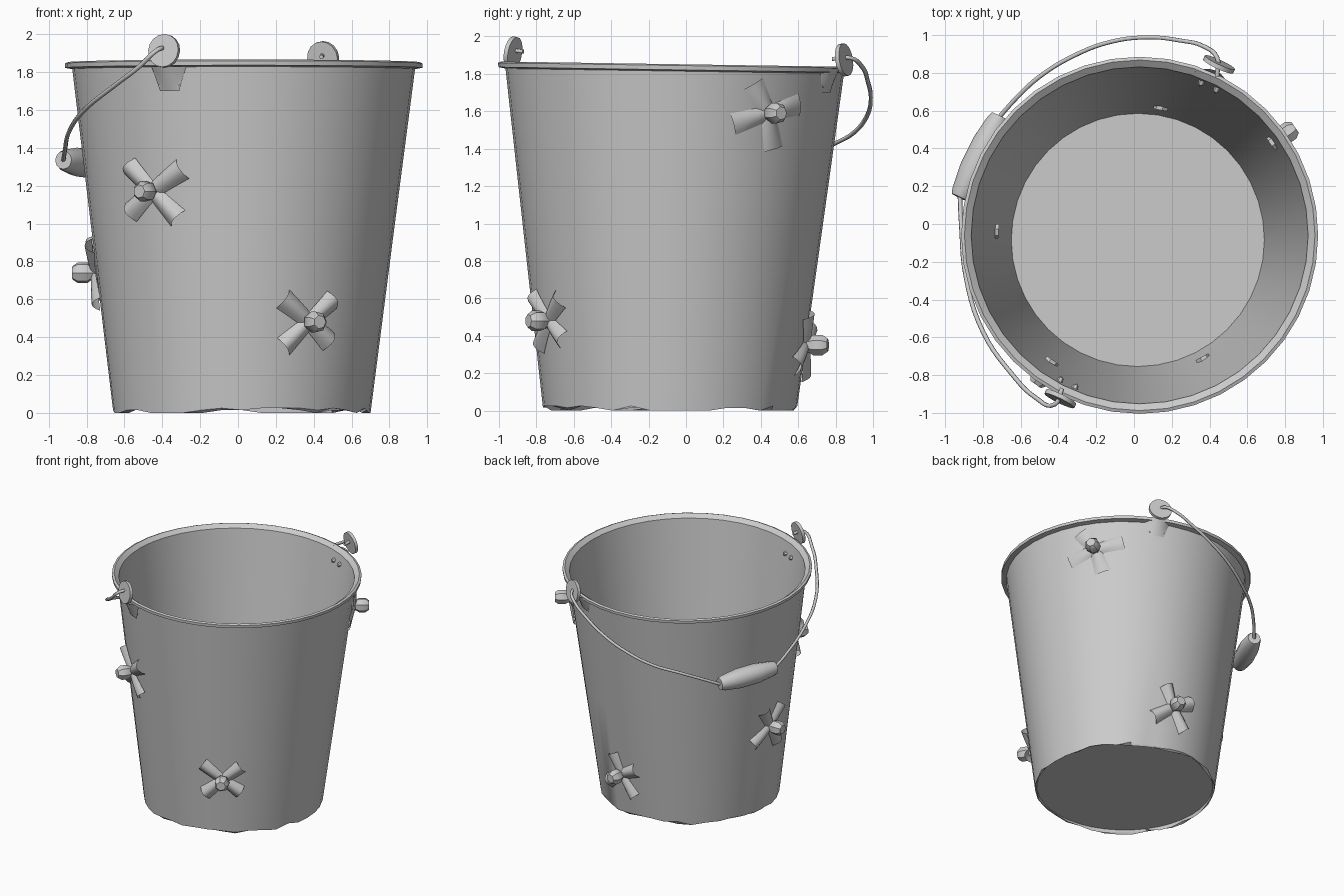
import bpy, bmesh, math, random
from mathutils import Vector, Matrix

if "Cube" in bpy.data.objects:
    bpy.data.objects.remove(bpy.data.objects["Cube"])

random.seed(4)
mat = bpy.data.materials.new("bucket_grey")
mat.diffuse_color = (0.6, 0.6, 0.6, 1)
mat.use_nodes = True
mat.node_tree.nodes["Principled BSDF"].inputs["Base Color"].default_value = mat.diffuse_color


def finish(name, bm, angle=35):
    bmesh.ops.recalc_face_normals(bm, faces=bm.faces[:])
    me = bpy.data.meshes.new(name)
    bm.to_mesh(me)
    bm.free()
    me.materials.append(mat)
    ob = bpy.data.objects.new(name, me)
    bpy.context.collection.objects.link(ob)
    bpy.ops.object.select_all(action='DESELECT')
    bpy.context.view_layer.objects.active = ob
    ob.select_set(True)
    bpy.ops.object.shade_smooth_by_angle(angle=math.radians(angle))
    return ob


def lathe(name, profile, segs, matrix=Matrix(), warp=None):
    """Spin a list of (radius, height) points about local z."""
    bm = bmesh.new()
    rings = []
    for r, z in profile:
        if r == 0:
            rings.append([bm.verts.new((0, 0, z))] * segs)
        else:
            rings.append([bm.verts.new((r * math.cos(2 * math.pi * i / segs),
                                        r * math.sin(2 * math.pi * i / segs), z))
                          for i in range(segs)])
    for a, b in zip(rings, rings[1:]):
        for i in range(segs):
            j = (i + 1) % segs
            vs = list(dict.fromkeys([a[i], a[j], b[j], b[i]]))
            if len(vs) > 2:
                bm.faces.new(vs)
    if warp:
        for v in bm.verts:
            v.co = warp(v.co)
    bm.transform(matrix)
    return finish(name, bm)


def aim(pos, direction):
    return Matrix.Translation(pos) @ Vector(direction).to_track_quat('Z', 'Y').to_matrix().to_4x4()


# The bucket leans slightly, so its centre drifts with height
def centre(z):
    t = z / 1.83
    return Vector((0.02 + 0.01 * t, -0.085 + 0.025 * t, z))


def wall(angle, z, out=0.0):
    r = 0.68 + 0.225 * z / 1.815 + out
    return centre(z) + Vector((math.cos(angle) * r, math.sin(angle) * r, 0))


def angle_at(x, y, z):
    c = centre(z)
    return math.atan2(y - c.y, x - c.x)


def lean(co):
    z = co.z
    if z < 0.015:
        z = random.choice([0.0, 0.015, 0.025])      # ragged bottom edge
    p = centre(z) + Vector((co.x, co.y, 0))
    p.z -= 0.015 * co.y * z / 1.83
    return p


# Bucket body: floor, wall and flanged rim
lathe("bucket_body", [(0, 0.03), (0.665, 0.03), (0.668, 0.012), (0.68, 0.012), (0.792, 0.91),
                      (0.905, 1.815), (0.943, 1.822), (0.945, 1.845), (0.928, 1.852),
                      (0.892, 1.825), (0.78, 0.91), (0.67, 0.042), (0, 0.042)], 40, warp=lean)


# Thin arched sheet following the wall
def sheet(name, ang, z, rot, d0, d1, w0, w1, h0, h1, nd=4, ns=6):
    bm = bmesh.new()
    grid = []
    for i in range(nd + 1):
        t = i / nd
        d, w, h = d0 + (d1 - d0) * t, w0 + (w1 - w0) * t, h0 + (h1 - h0) * t
        row = []
        for k in range(ns + 1):
            s = 2 * k / ns - 1
            u = d * math.cos(rot) - s * w * math.sin(rot)
            v = d * math.sin(rot) + s * w * math.cos(rot)
            row.append(bm.verts.new(wall(ang + u / 0.8, z + v, 0.004 + h * (1 - s * s))))
        grid.append(row)
    for a, b in zip(grid, grid[1:]):
        for k in range(ns):
            bm.faces.new((a[k], a[k + 1], b[k + 1], b[k]))
    return finish(name, bm, 60)


# Plugs hammered through the wall, each with four raised flaps
plugs = [(-0.46, -0.76, 1.17, 0.75), (0.41, -0.80, 0.48, 0.8), (-0.84, -0.03, 0.74, 0.7),
         (0.16, 0.71, 0.35, 0.5), (0.84, 0.50, 1.59, 0.4)]
for n, (x, y, z, rot) in enumerate(plugs, 1):
    a = angle_at(x, y, z)
    out = (math.cos(a), math.sin(a), 0)
    lathe(f"plug_{n}", [(0, -0.03), (0.04, -0.03), (0.042, 0.03), (0.056, 0.05),
                        (0.056, 0.10), (0.036, 0.128), (0, 0.128)], 7, aim(wall(a, z), out))
    high = 0.012 if n == 5 else 0.045
    for k in range(4):
        sheet(f"plug_{n}_flap_{k + 1}", a, z, rot + k * math.pi / 2 + random.uniform(-0.2, 0.2),
              0.0, random.uniform(0.17, 0.22), 0.04, 0.06, 0.025, high)

# Ears for the handle, with a mounting plate outside and rivets inside
ears = {"front": (-0.39, -0.925, 1.912), "back": (0.45, 0.845, 1.875)}
for side, (x, y, z) in ears.items():
    a = angle_at(x, y, 1.8)
    out = Vector((math.cos(a), math.sin(a), 0.15)).normalized()
    lathe(f"{side}_ear", [(0, -0.012), (0.088, -0.012), (0.088, 0.012), (0, 0.012)], 16,
          aim((x, y, z), out))
    sheet(f"{side}_ear_plate", a, 1.70, math.pi / 2, 0.0, 0.13, 0.05, 0.09, 0.005, 0.05)
    for k in (-1, 1):
        lathe(f"{side}_rivet_{k + 2}", [(0, -0.02), (0.022, -0.02), (0.014, 0.02), (0, 0.03)], 6,
              aim(wall(a + k * 0.05, 1.74, -0.015), -out))

# Wooden grip hanging on the left side
g0, g1 = Vector((-0.922, 0.14, 1.335)), Vector((-0.71, 0.57, 1.305))
length = (g1 - g0).length
lathe("grip", [(0, 0), (0.048, 0), (0.058, 0.03), (0.076, 0.16), (0.076, length - 0.16),
               (0.058, length - 0.03), (0.048, length), (0, length)], 12, aim(g0, g1 - g0))


# Wire bail, in two halves running from the ears to the grip
def wire(name, points):
    cu = bpy.data.curves.new(name, 'CURVE')
    cu.dimensions = '3D'
    cu.bevel_depth = 0.012
    cu.bevel_resolution = 1
    cu.resolution_u = 5
    cu.use_fill_caps = True
    sp = cu.splines.new('BEZIER')
    sp.bezier_points.add(len(points) - 1)
    for bp, p in zip(sp.bezier_points, points):
        bp.co = p
        bp.handle_left_type = bp.handle_right_type = 'AUTO'
    cu.materials.append(mat)
    ob = bpy.data.objects.new(name, cu)
    bpy.context.collection.objects.link(ob)
    bpy.ops.object.select_all(action='DESELECT')
    bpy.context.view_layer.objects.active = ob
    ob.select_set(True)
    bpy.ops.object.convert(target='MESH')


wire("front_wire", [(-0.38, -0.87, 1.92), (-0.42, -0.955, 1.92), (-0.52, -0.92, 1.83),
                    (-0.65, -0.79, 1.73), (-0.80, -0.57, 1.61), (-0.89, -0.28, 1.49),
                    (-0.915, 0.0, 1.38), (-0.922, 0.15, 1.335)])
wire("back_wire", [(0.44, 0.78, 1.88), (0.44, 0.88, 1.885), (0.37, 0.94, 1.84), (0.24, 0.972, 1.76),
                   (0.08, 0.988, 1.67), (-0.12, 0.965, 1.57), (-0.32, 0.89, 1.48),
                   (-0.50, 0.78, 1.42), (-0.62, 0.67, 1.36), (-0.71, 0.57, 1.305)])
